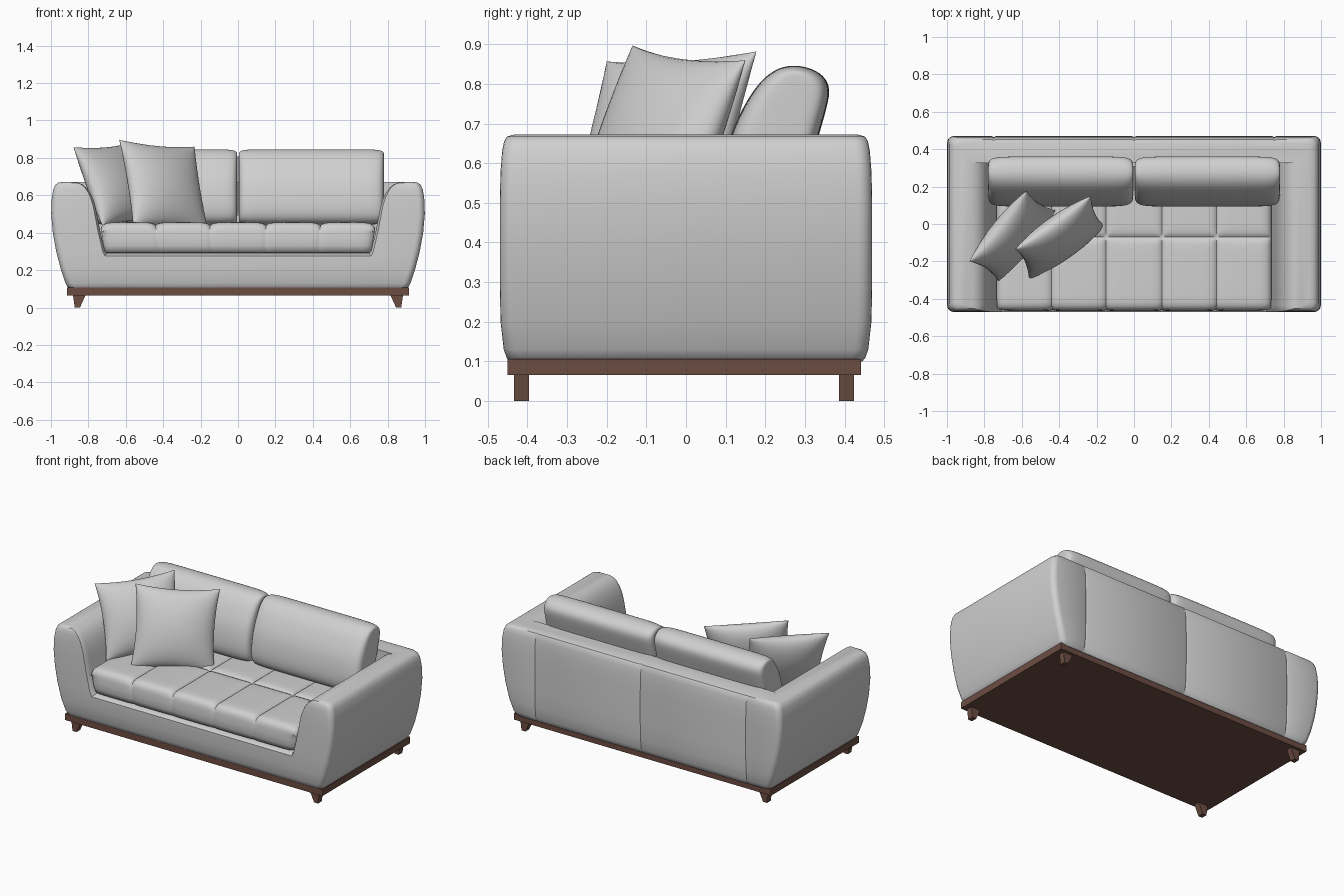
import bpy, bmesh, math
from mathutils import Vector

if "Cube" in bpy.data.objects:
    bpy.data.objects.remove(bpy.data.objects["Cube"], do_unlink=True)


def material(name, colour):
    m = bpy.data.materials.new(name)
    m.use_nodes = True
    m.diffuse_color = (*colour, 1)
    bsdf = m.node_tree.nodes["Principled BSDF"]
    bsdf.inputs["Base Color"].default_value = (*colour, 1)
    bsdf.inputs["Roughness"].default_value = 0.8
    return m


fabric = material("light grey fabric", (0.63, 0.63, 0.63))
wood = material("brown wood", (0.15, 0.075, 0.055))


def finish(name, bm, mat):
    bmesh.ops.recalc_face_normals(bm, faces=bm.faces)
    mesh = bpy.data.meshes.new(name)
    bm.to_mesh(mesh)
    bm.free()
    mesh.materials.append(mat)
    obj = bpy.data.objects.new(name, mesh)
    bpy.context.collection.objects.link(obj)
    return obj


def loft(name, rings, mat):
    """Skin closed rings of equal length and cap both ends."""
    bm = bmesh.new()
    rows = [[bm.verts.new(p) for p in ring] for ring in rings]
    for a, b in zip(rows, rows[1:]):
        for i in range(len(a)):
            j = (i + 1) % len(a)
            bm.faces.new((a[i], a[j], b[j], b[i]))
    bm.faces.new(rows[0])
    bm.faces.new(rows[-1])
    return finish(name, bm, mat)


def smooth(obj, angle=40):
    bpy.ops.object.select_all(action='DESELECT')
    obj.select_set(True)
    bpy.context.view_layer.objects.active = obj
    bpy.ops.object.shade_smooth_by_angle(angle=math.radians(angle))


def rect(x0, x1, y0, y1, z):
    return [(x0, y0, z), (x1, y0, z), (x1, y1, z), (x0, y1, z)]


# Outer shell: rounded rectangles stacked upwards, with sewn seams on the back
def shell_ring(z, w, d, r=0.035):
    pts = []
    for cx, cy, start in ((1, -1, -90), (1, 1, 0), (-1, 1, 90), (-1, -1, 180)):
        for k in range(6):
            a = math.radians(start + 18 * k)
            pts.append((cx * (w - r) + r * math.cos(a), cy * (d - r) + r * math.sin(a), z))
        if (cx, cy) == (1, 1):
            for seam in (0.75, 0, -0.75):
                pts += [(seam + o, d - dent, z) for o, dent in ((0.012, 0), (0, 0.005), (-0.012, 0))]
    return pts


levels = [(0.10, 0.895, 0.445), (0.108, 0.91, 0.452), (0.13, 0.922, 0.46), (0.2, 0.946, 0.468),
          (0.3, 0.972, 0.47), (0.4, 0.99, 0.47), (0.5, 0.999, 0.47), (0.58, 0.996, 0.468),
          (0.63, 0.988, 0.464), (0.655, 0.977, 0.459), (0.667, 0.962, 0.452), (0.672, 0.935, 0.435)]
body = loft("sofa_body", [shell_ring(*l) for l in levels], fabric)

# Trough between the arms, flared at the front for a soft edge
half = [(0.70, 0.288), (0.712, 0.302), (0.737, 0.41), (0.752, 0.49), (0.762, 0.54), (0.775, 0.58),
        (0.79, 0.612), (0.81, 0.64), (0.832, 0.658), (0.86, 0.669), (0.9, 0.675), (0.9, 0.8)]


def trough_ring(y, e):
    right = [(x + e, y, z - (e if z < 0.3 else 0)) for x, z in half]
    return right + [(-x, py, z) for x, py, z in reversed(right)]


flare = [(-0.6, 0.016), (-0.476, 0.016), (-0.465, 0.009), (-0.453, 0.004), (-0.435, 0), (0.325, 0)]
cutter = loft("trough_cutter", [trough_ring(*f) for f in flare], fabric)
cutter.hide_render = True
cut = body.modifiers.new("trough", 'BOOLEAN')
cut.operation = 'DIFFERENCE'
cut.solver = 'EXACT'
cut.object = cutter
bpy.context.view_layer.objects.active = body
bpy.ops.object.modifier_apply(modifier=cut.name)
bpy.data.objects.remove(cutter, do_unlink=True)
smooth(body)

# Seat: one quilted slab, five panels wide and two deep
x_seams = [-0.735, -0.44, -0.15, 0.15, 0.44, 0.735]
y_seams = [-0.46, -0.07, 0.31]
steps = [0, 0.025, 0.06, 0.11, 0.2, 0.35, 0.5, 0.65, 0.8, 0.89, 0.94, 0.975]


def samples(seams):
    out = [a + (b - a) * t for a, b in zip(seams, seams[1:]) for t in steps]
    return out + [seams[-1]]


def groove(v, seams):
    return max(math.exp(-abs(v - s) / 0.016) for s in seams)


def seat_ring(x):
    gx = groove(x, x_seams)
    end = math.exp(-(0.735 - abs(x)) / 0.018)
    ring = [(-0.435, 0.292), (-0.455, 0.30), (-0.464, 0.33), (-0.466, 0.37), (-0.463, 0.405)]
    ring = [(y + 0.006 * gx + 0.02 * end, z) for y, z in ring]
    for y in samples(y_seams):
        dip = max(0.016 * gx, 0.016 * groove(y, y_seams[1:2]))
        edge = 0.03 * math.exp(-(y + 0.46) / 0.014)
        ring.append((y + 0.006 * gx * (y < -0.4), 0.456 - dip - edge - 0.016 * end))
    ring.append((0.31, 0.292))
    return [(x * (1 - 0.22 * max(0, 0.43 - z)), y, z) for y, z in ring]


smooth(loft("seat_cushion", [seat_ring(x) for x in samples(x_seams)], fabric), 60)

# Two leaning back cushions with rounded ends
profile = [(0.12, 0.44), (0.09, 0.50), (0.093, 0.58), (0.11, 0.67), (0.143, 0.74), (0.178, 0.797),
           (0.22, 0.836), (0.265, 0.849), (0.312, 0.842), (0.348, 0.822), (0.365, 0.79),
           (0.357, 0.745), (0.335, 0.67), (0.31, 0.58), (0.28, 0.50), (0.25, 0.44)]
ends = [(0.003, 0.45, 0.88), (0.006, 0.70, 0.925), (0.018, 0.86, 0.965), (0.045, 0.95, 0.99),
        (0.1, 0.99, 1), (0.25, 1, 1)]
stations = ends + [(0.784 - x, a, b) for x, a, b in reversed(ends)]


def cushion_ring(x, sy, sz):
    ring = []
    for y, z in profile:
        mid = 0.185 + (z - 0.44) * 0.23
        z2 = 0.65 + (z - 0.65) * sz
        ring.append((x, mid + (y - mid) * sy, z2))
    return ring


for name, side in (("left_back_cushion", 1), ("right_back_cushion", -1)):
    obj = loft(name, [cushion_ring(side * x, a, b) for x, a, b in stations], fabric)
    obj.modifiers.new("soft", 'SUBSURF').levels = 2
    smooth(obj, 80)


# Throw pillows: two bulging sheets sewn along pinched edges
def pillow(name, top_a, top_b, low_a, bulge=0.092, n=24):
    top_a, top_b, low_a = Vector(top_a), Vector(top_b), Vector(low_a)
    U, V = (top_b - top_a) / 2, (top_a - low_a) / 2
    centre = low_a + U + V
    N = U.cross(V).normalized()
    t = [math.sin(math.pi / 2 * (2 * i / n - 1)) for i in range(n + 1)]
    bm = bmesh.new()
    for side in (1, -1):
        grid = []
        for u in t:
            row = []
            for v in t:
                a, b = 1 - u * u, 1 - v * v
                h = side * bulge * math.sqrt(max(0, a * b))
                p = centre + U * u * (1 - 0.08 * b) + V * v * (1 - 0.08 * a) + N * h
                row.append(bm.verts.new(p))
            grid.append(row)
        for i in range(n):
            for j in range(n):
                bm.faces.new((grid[i][j], grid[i + 1][j], grid[i + 1][j + 1], grid[i][j + 1]))
    bmesh.ops.remove_doubles(bm, verts=bm.verts, dist=0.0002)
    smooth(finish(name, bm, fabric), 75)


pillow("front_throw_pillow", (-0.635, -0.135, 0.897), (-0.232, 0.15, 0.86), (-0.56, -0.295, 0.435))
pillow("rear_throw_pillow", (-0.88, -0.2, 0.857), (-0.575, 0.178, 0.882), (-0.725, -0.305, 0.435))

# Wooden plinth and four tapered feet
loft("plinth", [rect(-0.915, 0.915, -0.45, 0.442, z) for z in (0.065, 0.106)], wood)
for x_name, sx in (("left", 1), ("right", -1)):
    for y_name, y in (("front", -0.415), ("back", 0.405)):
        loft(f"{y_name}_{x_name}_foot",
             [rect(sx * 0.845, sx * 0.873, y - 0.019, y + 0.019, 0),
              rect(sx * 0.815, sx * 0.882, y - 0.019, y + 0.019, 0.066)], wood)
